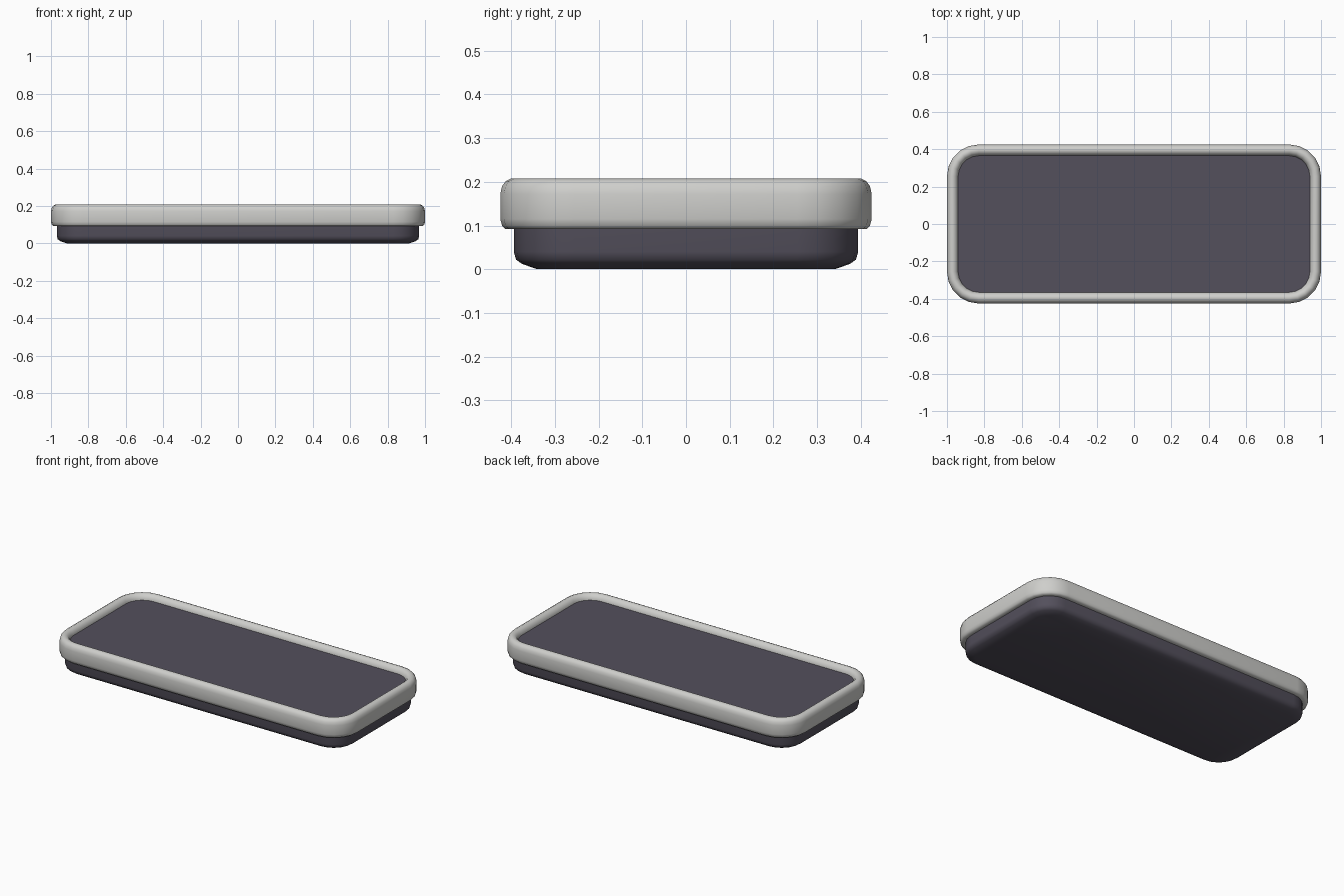
import bpy, bmesh, math

if "Cube" in bpy.data.objects:
    bpy.data.objects.remove(bpy.data.objects["Cube"])

HX, HY = 1.0, 0.425   # outer half sizes
R = 0.17              # outer corner radius
SEG = 5               # segments per corner


def material(name, rgb):
    m = bpy.data.materials.new(name)
    m.diffuse_color = (*rgb, 1)
    m.use_nodes = True
    m.node_tree.nodes["Principled BSDF"].inputs["Base Color"].default_value = m.diffuse_color
    return m


def ring(bm, inset, z):
    """Rounded rectangle, inset from the outer outline."""
    r = max(R - inset, 0.03)
    cx, cy = HX - inset - r, HY - inset - r
    out = []
    for q, (sx, sy) in enumerate(((1, 1), (-1, 1), (-1, -1), (1, -1))):
        for i in range(SEG + 1):
            a = math.pi / 2 * (q + i / SEG)
            out.append(bm.verts.new((sx * cx + r * math.cos(a),
                                     sy * cy + r * math.sin(a), z)))
    return out


def loft(name, profile, mat, closed=False):
    """Sweep an (inset, z) profile around the outline; cap it unless closed."""
    bm = bmesh.new()
    rings = [ring(bm, *p) for p in profile]
    pairs = list(zip(rings, rings[1:]))
    if closed:
        pairs.append((rings[-1], rings[0]))
    else:
        bm.faces.new(rings[0])
        bm.faces.new(rings[-1])
    for a, b in pairs:
        n = len(a)
        for i in range(n):
            j = (i + 1) % n
            bm.faces.new((a[i], a[j], b[j], b[i]))
    bmesh.ops.recalc_face_normals(bm, faces=bm.faces)
    me = bpy.data.meshes.new(name)
    bm.to_mesh(me)
    bm.free()
    ob = bpy.data.objects.new(name, me)
    bpy.context.collection.objects.link(ob)
    me.materials.append(mat)
    bpy.ops.object.select_all(action='DESELECT')
    ob.select_set(True)
    bpy.context.view_layer.objects.active = ob
    bpy.ops.object.shade_smooth_by_angle(angle=math.radians(50))
    return ob


dark = material("dark slate", (0.088, 0.080, 0.108))
light = material("light grey", (0.62, 0.62, 0.60))

# dark base with rounded underside; its flat top is the recessed panel
loft("base_panel", [(0.085, 0.0), (0.05, 0.012), (0.036, 0.022),
                    (0.031, 0.04), (0.031, 0.175)], dark)

# pale rim wrapped around the panel
loft("rim", [(0.031, 0.092), (0.012, 0.092), (0.004, 0.100), (0.0, 0.115),
             (0.0, 0.172), (0.004, 0.190), (0.013, 0.202), (0.026, 0.208),
             (0.040, 0.206), (0.052, 0.196), (0.059, 0.182), (0.061, 0.165),
             (0.061, 0.14), (0.031, 0.14)], light, closed=True)

# panel surface filling the rim opening
loft("panel_surface", [(0.065, 0.15), (0.058, 0.15), (0.058, 0.175)], dark)
